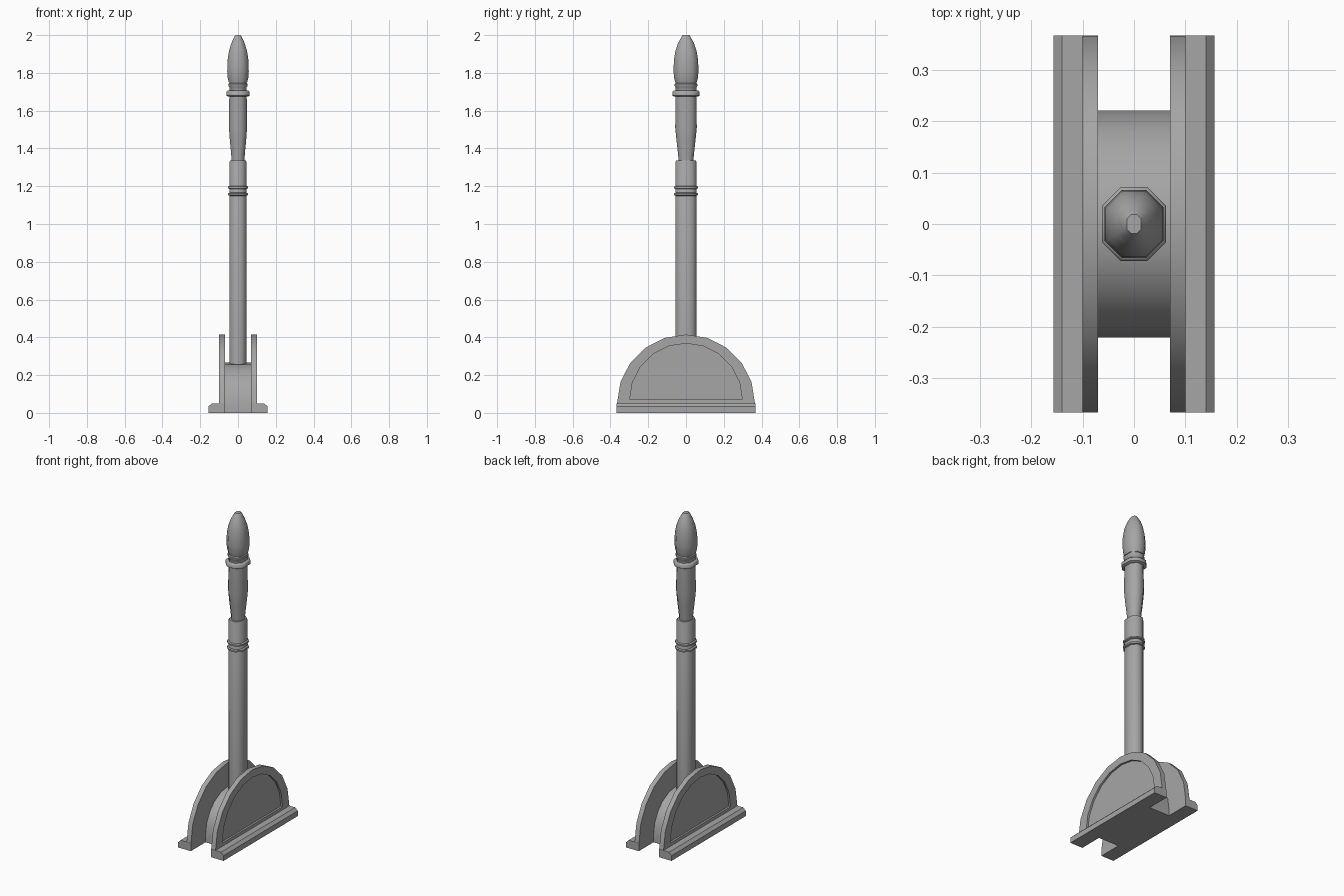
import bpy, bmesh, math

cube = bpy.data.objects.get("Cube")
if cube:
    bpy.data.objects.remove(cube, do_unlink=True)

grey = bpy.data.materials.new("plain grey")
grey.use_nodes = True
colour = (0.38, 0.38, 0.38, 1)
grey.diffuse_color = colour
grey.node_tree.nodes["Principled BSDF"].inputs["Base Color"].default_value = colour


def loft(name, loops, smooth=50):
    """Bridge a series of equal-length point loops and cap both ends."""
    bm = bmesh.new()
    rings = [[bm.verts.new(p) for p in loop] for loop in loops]
    n = len(rings[0])
    for a, b in zip(rings, rings[1:]):
        for i in range(n):
            j = (i + 1) % n
            bm.faces.new((a[i], a[j], b[j], b[i]))
    bm.faces.new(rings[0][::-1])
    bm.faces.new(rings[-1])
    bmesh.ops.recalc_face_normals(bm, faces=bm.faces)
    mesh = bpy.data.meshes.new(name)
    bm.to_mesh(mesh)
    bm.free()
    mesh.materials.append(grey)
    obj = bpy.data.objects.new(name, mesh)
    bpy.context.collection.objects.link(obj)
    bpy.ops.object.select_all(action='DESELECT')
    obj.select_set(True)
    bpy.context.view_layer.objects.active = obj
    bpy.ops.object.shade_smooth_by_angle(angle=math.radians(smooth))
    return obj


def octagon(z, hx, hy):
    """Stretched octagon with half widths hx and hy."""
    c = hx * 0.586
    return [(hx, hy - c, z), (hx - c, hy, z), (c - hx, hy, z), (-hx, hy - c, z),
            (-hx, c - hy, z), (c - hx, -hy, z), (hx - c, -hy, z), (hx, c - hy, z)]


def turned(name, profile):
    return loft(name, [octagon(*p) for p in profile])


def half_disc(x, radius, z0):
    """Half circle of ten segments, standing on z0."""
    return [(x, radius * math.cos(math.pi * i / 10), z0 + radius * math.sin(math.pi * i / 10))
            for i in range(11)]


# Side plates with a recessed panel, and chamfered feet
for side, s in (("left", 1), ("right", -1)):
    loft(side + "_plate", [half_disc(s * 0.07, 0.365, 0.05), half_disc(s * 0.10, 0.365, 0.05),
                           half_disc(s * 0.10, 0.298, 0.07), half_disc(s * 0.088, 0.298, 0.07)], 30)
    section = [(0.07, 0), (0.157, 0), (0.157, 0.033), (0.14, 0.05), (0.07, 0.05)]
    loft(side + "_foot", [[(s * x, y, z) for x, z in section] for y in (-0.367, 0.367)], 30)

# Rounded hub between the plates, with straight sides to the floor
loft("pivot_hub", [half_disc(x, 0.221, 0.045) + [(x, -0.221, 0), (x, 0.221, 0)]
                   for x in (-0.07, 0.07)], 30)

# Lever shaft and its two thin collars
turned("shaft", [(0.2, 0.044, 0.055), (1.33, 0.044, 0.055), (1.337, 0.041, 0.052)])
for name, z in (("lower_collar", 1.149), ("upper_collar", 1.185)):
    turned(name, [(z, 0.045, 0.055), (z + 0.004, 0.053, 0.063),
                  (z + 0.013, 0.053, 0.063), (z + 0.017, 0.045, 0.055)])

# Tapered grip, rim and neck
turned("grip", [(1.32, 0.034, 0.038), (1.37, 0.036, 0.042), (1.44, 0.043, 0.05),
                (1.51, 0.048, 0.057), (1.69, 0.046, 0.056)])
turned("grip_rim", [(1.675, 0.054, 0.064), (1.68, 0.062, 0.072),
                    (1.70, 0.062, 0.072), (1.706, 0.056, 0.066)])
turned("neck", [(1.70, 0.046, 0.056), (1.725, 0.046, 0.056), (1.73, 0.051, 0.06),
                (1.742, 0.051, 0.06), (1.747, 0.045, 0.054), (1.76, 0.045, 0.054)])

# Bullet-shaped knob
turned("knob", [(1.748, 0.048, 0.057), (1.775, 0.055, 0.063), (1.81, 0.057, 0.066),
                (1.87, 0.055, 0.064), (1.92, 0.047, 0.055), (1.96, 0.034, 0.041),
                (1.99, 0.02, 0.024), (2.0, 0.014, 0.018)])
